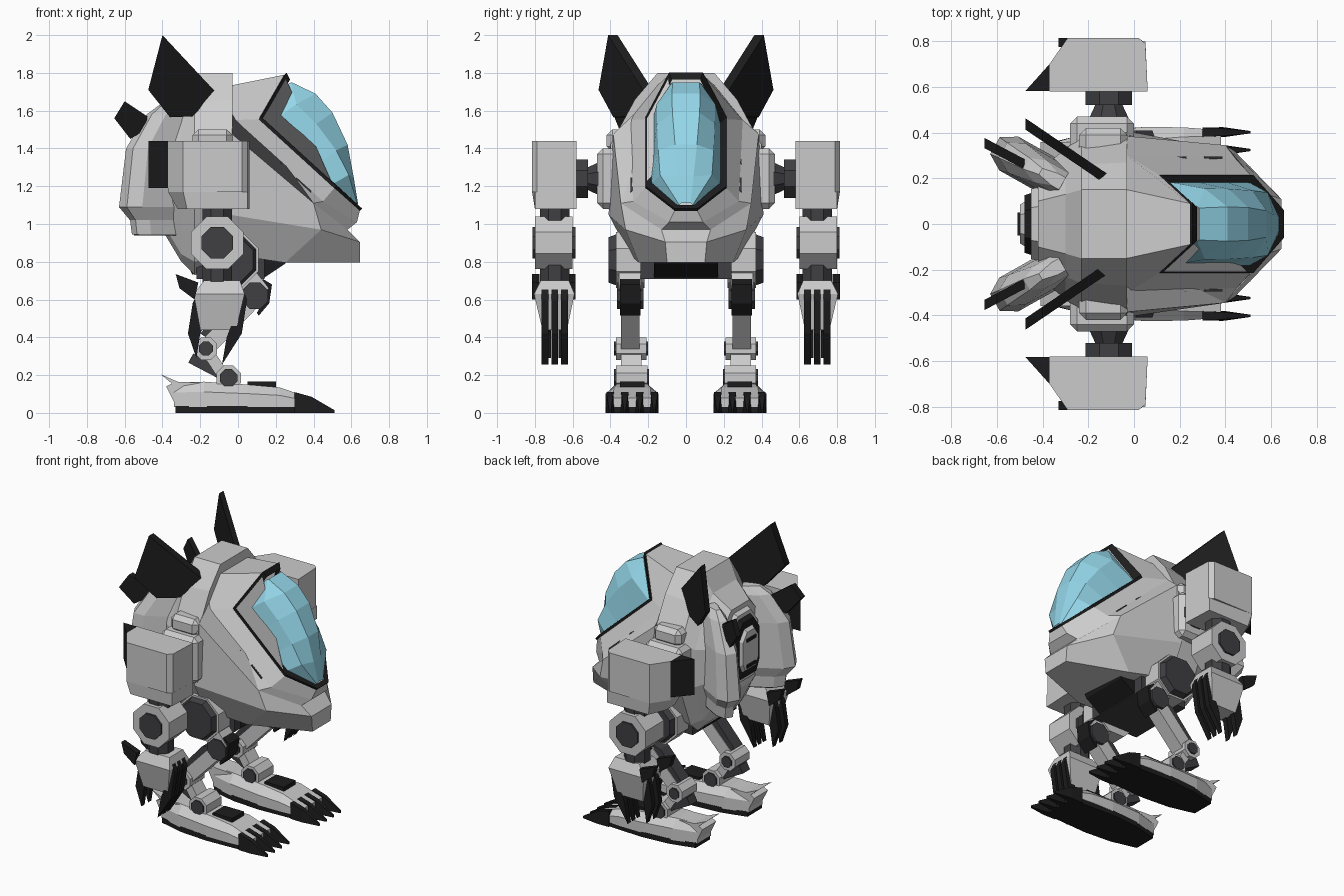
import bpy, bmesh, math
from mathutils import Vector

if "Cube" in bpy.data.objects:
    bpy.data.objects.remove(bpy.data.objects["Cube"])


def material(name, rgb):
    m = bpy.data.materials.new(name)
    m.diffuse_color = (*rgb, 1)
    m.use_nodes = True
    m.node_tree.nodes["Principled BSDF"].inputs["Base Color"].default_value = m.diffuse_color
    return m


BLACK = material("black", (0.012, 0.012, 0.013))
DARK = material("dark_grey", (0.05, 0.05, 0.055))
GLASS = material("blue_glass", (0.30, 0.68, 0.82))


def mesh(name, verts, faces, mat=None, pair=False):
    bm = bmesh.new()
    vs = [bm.verts.new(v) for v in verts]
    for f in faces:
        bm.faces.new([vs[i] for i in f])
    bmesh.ops.recalc_face_normals(bm, faces=bm.faces)
    me = bpy.data.meshes.new(name)
    bm.to_mesh(me)
    bm.free()
    ob = bpy.data.objects.new(name, me)
    bpy.context.collection.objects.link(ob)
    if mat:
        me.materials.append(mat)
    if pair:  # second copy across the centre plane
        ob.modifiers.new("other_side", 'MIRROR').use_axis = (False, True, False)
    return ob


def loft(name, rings, mat=None, pair=False, cap=True, closed=True):
    n = len(rings[0])
    faces = []
    for r in range(len(rings) - 1):
        for i in range(n if closed else n - 1):
            j = (i + 1) % n
            faces.append((r * n + i, r * n + j, r * n + n + j, r * n + n + i))
    if cap:
        faces += [tuple(range(n)), tuple(range(len(rings) * n - n, len(rings) * n))]
    return mesh(name, [p for r in rings for p in r], faces, mat, pair)


def sym(half):  # complete a half ring across y = 0
    return list(half) + [(x, -y, z) for x, y, z in reversed(half)]


def prism(name, pts, y0, y1, mat=None, pair=True, slope=0):  # side profile (x, z)
    return loft(name, [[(x, y + slope * x, z) for x, z in pts] for y in (y0, y1)], mat, pair)


def plan(name, pts, z0, z1, mat=None, pair=True):  # top profile (x, y)
    return loft(name, [[(x, y, z) for x, y in pts] for z in (z0, z1)], mat, pair)


def box(name, x0, x1, y0, y1, z0, z1, mat=None, pair=True, bevel=0):
    ob = plan(name, [(x0, y0), (x1, y0), (x1, y1), (x0, y1)], z0, z1, mat, pair)
    if bevel:
        b = ob.modifiers.new("chamfer", 'BEVEL')
        b.width, b.segments = bevel, 1
        if pair:
            ob.modifiers.move(1, 0)
    return ob


def cyl(name, p, q, r, mat=None, n=8, r2=None, pair=True):
    p, q = Vector(p), Vector(q)
    rot = (q - p).to_track_quat('Z', 'Y')
    rings = []
    for c, rad in ((p, r), (q, r2 or r)):
        rings.append([c + rot @ Vector((rad * math.cos(a), rad * math.sin(a), 0))
                      for a in [(i + .5) * 2 * math.pi / n for i in range(n)]])
    return loft(name, rings, mat, pair)


def beam(name, a, b, w, y0, y1, mat=None):  # bar between two (x, z) points
    a, b = Vector(a), Vector(b)
    d = (b - a).normalized()
    s = Vector((-d.y, d.x)) * w / 2
    return prism(name, [a + s, b + s, b - s, a - s], y0, y1, mat)


# Hull: upper shell around the canopy, and lower jaw
A = [(.245, .09, 1.79), (.11, .215, 1.555), (.51, .215, 1.19), (.645, .06, 1.07)]
B = [(-.03, .15, 1.735), (-.03, .30, 1.55), (.45, .28, 1.12), (.63, .09, 1.01)]
C = [(-.05, .15, 1.72), (-.03, .385, 1.475), (.40, .345, 1.11), (.58, .13, .97)]
D = [(-.05, .41, 1.05), (.44, .32, .97), (.645, .11, .905)]
E = [(-.05, .30, .84), (.25, .25, .795), (.645, .10, .795)]
loft("upper_hull", [sym(r) for r in (A, B, C)])
loft("lower_hull", [sym(r) for r in (C[1:], D, E)])
# Canopy frame and glass
inner = [(.275, .075, 1.765), (.155, .182, 1.535), (.50, .182, 1.225), (.632, .045, 1.10)]
outer = [(x + .012, y, z + .012) for x, y, z in A]
loft("canopy_frame", [sym(r) for r in (A, outer, inner)], BLACK, cap=False)
centre = [(.285, .07, 1.75), (.41, .075, 1.69), (.50, .072, 1.59), (.58, .058, 1.42), (.612, .04, 1.25), (.635, .025, 1.11)]
edge = [(.27, .08, 1.745), (.15, .185, 1.52), (.27, .185, 1.41), (.40, .185, 1.30), (.50, .185, 1.21), (.63, .045, 1.09)]
glass = []
for k, (c, e) in enumerate(zip(centre, edge)):
    m = Vector(c).lerp(Vector(e), .5)
    if 0 < k < 5:
        m += Vector((.03, .025, .03))
    glass.append(sym([e, tuple(m), c]))
loft("canopy_glass", glass, GLASS, cap=False, closed=False)
# Side vents
for x, z, w in ((.06, 1.40, 1), (.26, 1.235, .75)):
    prism("hull_vent", [(x, z - .03), (x + .05, z + .01), (x + .17 * w, z - .08 * w),
                        (x + .17 * w, z - .13 * w), (x + .10 * w, z - .12 * w)], .20, .295, DARK)

# Torso behind the hull
torso = [(-.03, [(.15, 1.80), (.27, 1.66), (.40, 1.42), (.41, 1.08), (.30, .86), (.2, .80)]),
         (-.23, [(.15, 1.80), (.26, 1.64), (.38, 1.40), (.39, 1.08), (.28, .80), (.2, .73)]),
         (-.30, [(.13, 1.68), (.23, 1.55), (.33, 1.36), (.33, 1.10), (.24, .84), (.16, .80)]),
         (-.42, [(.10, 1.58), (.19, 1.48), (.23, 1.35), (.23, 1.15), (.18, 1.04), (.12, 1.0)])]
loft("torso", [sym([(x, y, z) for y, z in s]) for x, s in torso])
box("shoulder_block", -.28, 0, .25, .47, 1.08, 1.40, bevel=.03)
box("collar_side", -.24, -.03, .25, .42, 1.38, 1.50, bevel=.03)
# Back hatch
def hatch(x, s):
    return sym([(x, y * s, 1.29 + (z - 1.29) * s) for y, z in
                ((.08, 1.56), (.17, 1.44), (.17, 1.14), (.12, 1.04))])
loft("hatch_housing", [hatch(-.34, 1.1), hatch(-.45, .9)])
loft("hatch_frame", [hatch(-.44, .82), hatch(-.48, .74)], BLACK)
loft("hatch_panel", [hatch(-.47, .60), hatch(-.50, .50)])
for z in (1.18, 1.36):
    box("hatch_bar", -.51, -.49, -.05, .05, z, z + .02, BLACK, False)
# Pelvis and chin guard
box("pelvis", -.22, .14, -.24, .24, .71, .87, DARK, False)
prism("chin_guard", [(.08, .84), (.28, .86), (.25, .79), (.13, .71), (.08, .72)], -.17, .17, BLACK, False)
prism("rear_keel", [(-.41, 1.05), (-.36, 1.08), (-.18, .80), (-.24, .73)], -.15, .15, BLACK, False)

# Ear fins
prism("ear_fin", [(-.12, 1.70), (-.40, 2.0), (-.475, 1.71), (-.36, 1.565), (-.24, 1.57)],
      .09, .14, BLACK, slope=-.68)
# Back booster pods with fins, splayed outward
d, w = Vector((-.87, .49, 0)), Vector((.49, .87, 0))
pod = []
for z, r0, r1, hw in ((.945, .40, .63, .055), (1.02, .38, .64, .06), (1.09, .36, .70, .085),
                      (1.40, .36, .66, .075), (1.58, .36, .54, .055), (1.63, .36, .47, .03)):
    pod.append([d * r0 + w * hw + Vector((0, 0, z)), d * (r1 - .07) + w * hw + Vector((0, 0, z)),
                d * r1 + w * hw * .5 + Vector((0, 0, z)), d * r1 - w * hw * .5 + Vector((0, 0, z)),
                d * (r1 - .07) - w * hw + Vector((0, 0, z)), d * r0 - w * hw + Vector((0, 0, z))])
loft("booster_pod", pod, pair=True)
loft("booster_nozzle", [[v + Vector((0, 0, o)) - d * .012 for v in pod[0]] for o in (-.006, .02)], DARK, True)
prism("booster_fin", [(-.60, 1.65), (-.655, 1.56), (-.57, 1.45), (-.49, 1.50), (-.48, 1.57)],
      -.015, .03, BLACK, slope=-.53)

# Arms
cyl("shoulder_neck", (-.11, .45, 1.24), (-.11, .53, 1.24), .10, DARK, r2=.06)
cyl("shoulder_joint", (-.11, .52, 1.24), (-.11, .59, 1.24), .11, DARK)
plan("arm_block", [(-.37, .58), (-.37, .70), (-.29, .815), (.02, .815), (.05, .79), (.06, .58)], 1.17, 1.44)
loft("arm_block_base", [[(-.37, .58, 1.17), (-.37, .70, 1.17), (-.29, .815, 1.17), (.05, .80, 1.17), (.06, .58, 1.17)],
                        [(-.32, .58, 1.08), (-.32, .68, 1.08), (-.27, .80, 1.08), (.05, .80, 1.08), (.06, .58, 1.08)]], pair=True)
plan("arm_spike", [(-.475, .583), (-.37, .583), (-.37, .70)], 1.19, 1.44, BLACK)
cyl("upper_arm", (-.11, .695, .98), (-.11, .695, 1.12), .085, DARK)
cyl("elbow", (-.11, .60, .90), (-.11, .80, .90), .15)
cyl("elbow_cap", (-.11, .79, .90), (-.11, .812, .90), .09, DARK)
cyl("elbow_inner_cap", (-.11, .585, .90), (-.11, .61, .90), .09, DARK)
cyl("forearm", (-.11, .695, .68), (-.11, .695, .80), .085, DARK)
# Hands and claws
palm = []
for z, x0, x1, y0, y1 in ((.70, -.18, .01, .62, .77), (.63, -.235, .035, .59, .805), (.44, -.20, -.01, .63, .76)):
    palm.append([(x0, y0, z), (x1, y0, z), (x1, y1, z), (x0, y1, z)])
loft("hand", palm, pair=True)
for y in (.625, .677, .729):
    prism("front_claw", [(.02, .67), (.048, .60), (.02, .42), (-.085, .255), (-.06, .40), (-.03, .48)], y, y + .036, BLACK)
for y in (.64, .715):
    prism("rear_claw", [(-.20, .66), (-.24, .58), (-.265, .42), (-.22, .29), (-.20, .42), (-.17, .48)], y, y + .036, BLACK)
for y in (.585, .775):
    prism("wrist_spike", [(-.33, .735), (-.31, .66), (-.23, .60), (-.21, .69)], y, y + .04, BLACK)

# Legs
cyl("hip", (-.04, .22, .81), (-.04, .37, .81), .16)
cyl("hip_cap", (-.04, .36, .81), (-.04, .41, .81), .15, DARK, r2=.13)
beam("thigh", (-.04, .82), (.11, .62), .13, .235, .355)
cyl("knee", (.09, .225, .62), (.09, .365, .62), .075, DARK)
prism("knee_guard", [(.13, .71), (.18, .68), (.165, .58), (.11, .515), (.10, .53), (.14, .60)], .24, .35, BLACK)
beam("shin", (.09, .61), (-.16, .35), .09, .245, .345)
prism("calf_plate", [(.02, .62), (-.04, .60), (-.20, .42), (-.17, .40), (-.02, .54)], .25, .34, DARK)
cyl("ankle", (-.17, .21, .34), (-.17, .37, .34), .065)
cyl("ankle_cap", (-.17, .20, .34), (-.17, .38, .34), .04, DARK)
beam("ankle_link", (-.25, .29), (-.04, .18), .055, .25, .33, DARK)
beam("ankle_strut", (-.17, .34), (-.08, .20), .06, .235, .345)
cyl("foot_joint", (-.05, .205, .185), (-.05, .37, .185), .07)
cyl("foot_joint_cap", (-.05, .195, .185), (-.05, .38, .185), .05, DARK)

# Feet
Y = .285
def foot_ring(x, hw, z0, z1, top):
    zm = z0 + (z1 - z0) * .6
    return [(x, Y - hw, z0), (x, Y - hw, zm), (x, Y - hw * top, z1),
            (x, Y + hw * top, z1), (x, Y + hw, zm), (x, Y + hw, z0)]
loft("foot", [foot_ring(-.34, .075, .03, .16, .7), foot_ring(-.18, .12, .03, .165, .6), foot_ring(.05, .14, .03, .15, .6),
              foot_ring(.22, .138, .03, .135, .7), foot_ring(.38, .125, .03, .08, .8)], pair=True)
prism("heel_fin", [(-.41, .205), (-.32, .165), (-.20, .16), (-.25, .06), (-.33, .04), (-.38, .14), (-.35, .155)], Y - .075, Y + .075)
plan("sole", [(-.33, .205), (-.15, .16), (.05, .145), (.38, .16), (.38, .41), (.05, .425), (-.15, .41), (-.33, .365)], 0, .036, BLACK)
box("foot_plate", .05, .20, .22, .35, .13, .165, BLACK)
for k in range(4):
    y = .168 + k * .078
    loft("toe_claw", [[(.30, y - .02, 0), (.30, y + .02, 0), (.30, y + .02, .11), (.30, y - .02, .11)],
                      [(.39, y - .022, 0), (.39, y + .022, 0), (.39, y + .016, .085), (.39, y - .016, .085)],
                      [(.51, y - .005, 0), (.51, y + .005, 0), (.51, y + .005, .015), (.51, y - .005, .015)]], BLACK, True)
